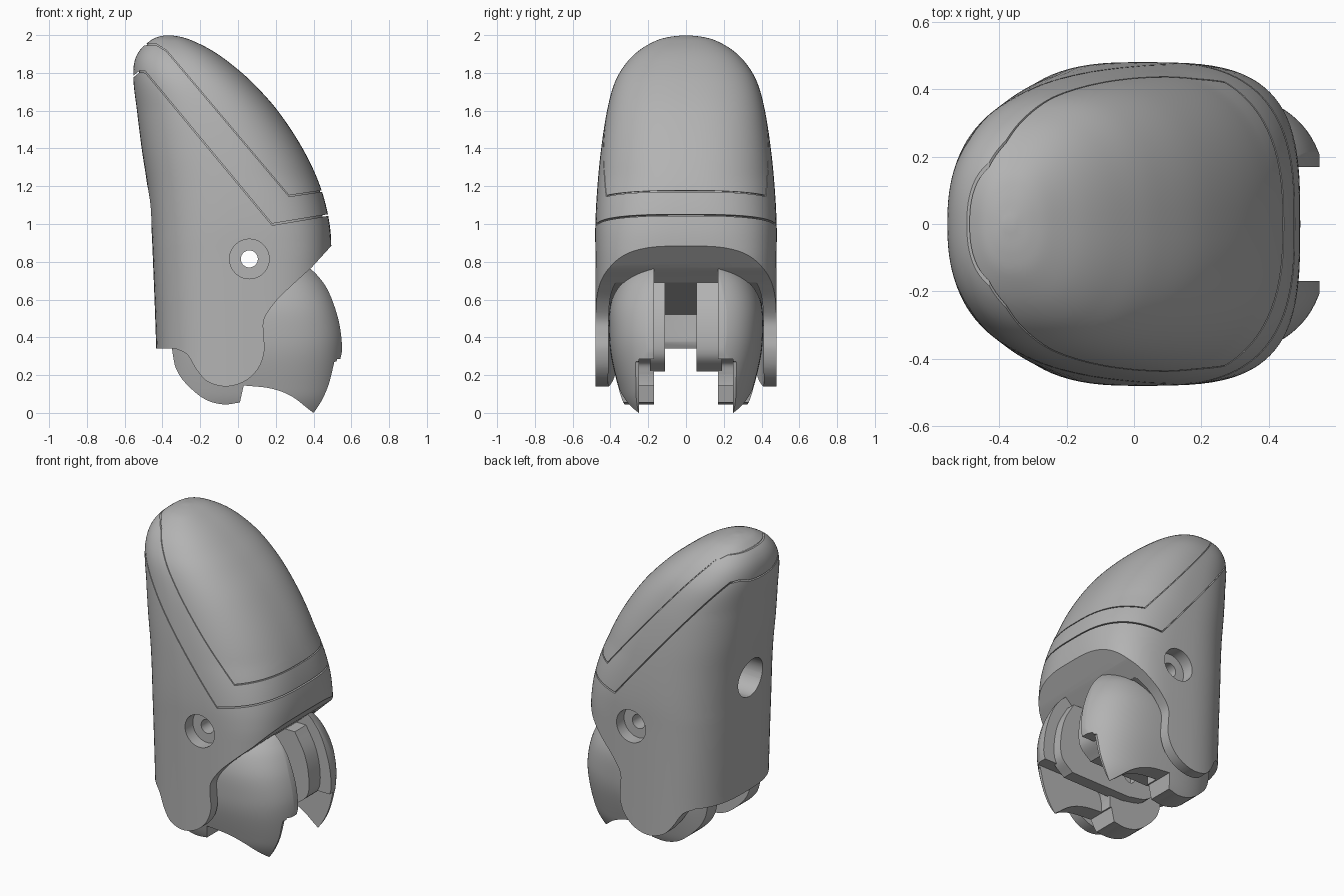
import bpy, bmesh, math
from mathutils import Vector, Matrix

if "Cube" in bpy.data.objects:
    bpy.data.objects.remove(bpy.data.objects["Cube"])

grey = bpy.data.materials.new("plain grey")
grey.use_nodes = True
grey.diffuse_color = (0.45, 0.45, 0.45, 1)
grey.node_tree.nodes["Principled BSDF"].inputs["Base Color"].default_value = (0.45, 0.45, 0.45, 1)


def make(name, bm):
    bmesh.ops.recalc_face_normals(bm, faces=bm.faces)
    mesh = bpy.data.meshes.new(name)
    bm.to_mesh(mesh)
    bm.free()
    mesh.materials.append(grey)
    ob = bpy.data.objects.new(name, mesh)
    bpy.context.collection.objects.link(ob)
    return ob


def smooth(points, steps=6):
    """Catmull-Rom curve through points of any dimension."""
    pts = [Vector(p) for p in points]
    pts = [2 * pts[0] - pts[1]] + pts + [2 * pts[-1] - pts[-2]]
    out = []
    for a, b, c, d in zip(pts, pts[1:], pts[2:], pts[3:]):
        for i in range(steps):
            t = i / steps
            out.append(0.5 * (2 * b + (c - a) * t + (2 * a - 5 * b + 4 * c - d) * t * t
                              + (3 * b - a - 3 * c + d) * t ** 3))
    return out + [pts[-2]]


def shell_power(z):
    """Squareness of front and back corners: boxy below, rounder at the tip."""
    fade = lambda lo, hi: min(1, max(0, (z - lo) / (hi - lo)))
    return 3.3 - 0.85 * fade(0.85, 1.25), 2.75 - 0.4 * fade(0.9, 1.6)


def lobe_power(z):
    return 3.0, 2.6


def loft(name, rows, power, inset=0, sides=96):
    """Rounded sections stacked in z; each row is z, back x, front x, half width."""
    bm = bmesh.new()
    rings = []
    for z, back, front, half in smooth(rows):
        mid, rx, ry = (back + front) / 2, (front - back) / 2 - inset, half - inset
        if min(rx, ry) < 0.008:
            continue
        ring = []
        for i in range(sides):
            a = math.tau * i / sides
            c, s = math.cos(a), math.sin(a)
            e = 2 / power(z)[0 if c > 0 else 1]
            ring.append(bm.verts.new((mid + rx * math.copysign(abs(c) ** e, c),
                                      ry * math.copysign(abs(s) ** e, s), z)))
        rings.append(ring)
    for lo, hi in zip(rings, rings[1:]):
        for i in range(sides):
            j = (i + 1) % sides
            bm.faces.new((lo[i], lo[j], hi[j], hi[i]))
    bm.faces.new(rings[0])
    bm.faces.new(rings[-1])
    return make(name, bm)


def slab(name, outline, y0, y1):
    """Side outline in x and z, extruded along y."""
    bm = bmesh.new()
    face = bm.faces.new([bm.verts.new((p[0], y0, p[1])) for p in outline])
    new = bmesh.ops.extrude_face_region(bm, geom=[face])["geom"]
    bmesh.ops.translate(bm, vec=(0, y1 - y0, 0),
                        verts=[g for g in new if isinstance(g, bmesh.types.BMVert)])
    return make(name, bm)


def rod(name, centre, radius, length, axis="Y"):
    bm = bmesh.new()
    bmesh.ops.create_cone(bm, cap_ends=True, segments=40, radius1=radius, radius2=radius, depth=length)
    turn = Matrix.Rotation(math.pi / 2, 4, "X" if axis == "Y" else "Y")
    bmesh.ops.transform(bm, matrix=Matrix.Translation(centre) @ turn, verts=bm.verts)
    return make(name, bm)


def boolean(ob, tool, kind="DIFFERENCE"):
    """Apply a boolean and remove the helper."""
    mod = ob.modifiers.new("cut", "BOOLEAN")
    mod.operation, mod.solver, mod.object = kind, "EXACT", tool
    bpy.context.view_layer.objects.active = ob
    bpy.ops.object.modifier_apply(modifier=mod.name)
    bpy.data.objects.remove(tool)


def seam(path, width, depth):
    """Thin band along a side path that only reaches into the skin."""
    pts = [Vector(p) for p in path]
    off = Vector((0, width))
    band = slab("seam_cutter", pts + [p + off for p in reversed(pts)], -0.7, 0.7)
    boolean(band, loft("seam_core", shell_rows, shell_power, depth))
    return band


# Main shell: rounded stack trimmed by the side outline
shell_rows = [(0.1, -0.43, 0.495, 0.48), (0.4, -0.435, 0.495, 0.48), (0.8, -0.45, 0.495, 0.48),
              (1.0, -0.46, 0.485, 0.48), (1.2, -0.48, 0.435, 0.469), (1.4, -0.51, 0.342, 0.449),
              (1.6, -0.535, 0.21, 0.418), (1.75, -0.553, 0.075, 0.377), (1.85, -0.55, -0.04, 0.318),
              (1.92, -0.52, -0.14, 0.247), (1.97, -0.465, -0.24, 0.16), (1.99, -0.425, -0.3, 0.09),
              (1.999, -0.385, -0.355, 0.015)]
shell = loft("fingertip_shell", shell_rows, shell_power)
lower_edge = smooth([(0.39, 0.77), (0.28, 0.67), (0.2, 0.59), (0.14, 0.5), (0.135, 0.42), (0.14, 0.33),
                     (0.11, 0.24), (0.04, 0.17), (-0.06, 0.14), (-0.16, 0.165), (-0.22, 0.23),
                     (-0.27, 0.31), (-0.33, 0.34)])
trim = [(-0.8, 2.2), (0.8, 2.2), (0.8, 1.18), (0.49, 0.88)] + lower_edge + [(-0.8, 0.34)]
boolean(shell, slab("trim", trim, -0.7, 0.7), "INTERSECT")

# Joint cavity with a sloping ceiling, kept inside the wall thickness
cavity = slab("cavity", [(0.6, 0.69), (0.3, 0.69), (-0.33, 0.52), (-0.33, 0.38), (-0.37, 0.3),
                         (-0.37, 0), (0.6, 0)], -0.6, 0.6)
boolean(cavity, loft("cavity_wall", shell_rows, shell_power, 0.068), "INTERSECT")
boolean(shell, cavity)

# Pin bore and rear hole
boolean(shell, rod("pin_bore", (0.06, 0, 0.815), 0.045, 1.4))
for side in (-1, 1):
    boolean(shell, rod("counterbore", (0.06, side * 0.5, 0.815), 0.105, 0.2))
boolean(shell, rod("rear_hole", (-0.4, 0, 1.09), 0.125, 0.6, "X"))

# Seams around the tip cover and the nail panel
boolean(shell, seam([(-0.7, 1.75), (-0.555, 1.775), (-0.52, 1.803), (-0.49, 1.8), (0.18, 0.993),
                     (0.7, 1.08)], 0.009, 0.03))
boolean(shell, seam([(-0.7, 1.91), (-0.54, 1.92), (-0.5, 1.945), (-0.43, 1.945), (-0.38, 1.915),
                     (0.27, 1.145), (0.44, 1.17), (0.7, 1.19)], 0.007, 0.011))

# Pair of rounded knuckle lobes
lobe_rows = [(-0.06, -0.42, 0.49, 0.265), (0.05, -0.42, 0.53, 0.33), (0.15, -0.43, 0.555, 0.362),
             (0.3, -0.43, 0.572, 0.397), (0.42, -0.43, 0.57, 0.408), (0.55, -0.43, 0.54, 0.405),
             (0.66, -0.43, 0.49, 0.375), (0.73, -0.43, 0.44, 0.33), (0.78, -0.43, 0.4, 0.26)]
front_edge = smooth([(0.38, 0.775), (0.47, 0.66), (0.53, 0.5), (0.551, 0.35), (0.54, 0.28)])
tip_edge = smooth([(0.51, 0.27), (0.48, 0.15), (0.44, 0.06), (0.4, 0.0)])
under_edge = smooth([(0.38, 0.015), (0.28, 0.09), (0.17, 0.13), (0.03, 0.145)])
round_edge = smooth([(0.01, 0.055), (-0.08, 0.045), (-0.18, 0.075), (-0.28, 0.16), (-0.33, 0.24), (-0.35, 0.34)])
lobe_outline = front_edge + tip_edge + under_edge + round_edge + [(-0.3, 0.5), (0.2, 0.61)]
plate_outline = smooth([(0.37, 0.69), (0.44, 0.56), (0.47, 0.42), (0.46, 0.3), (0.38, 0.225)]) + \
    smooth([(-0.05, 0.22), (-0.2, 0.26), (-0.29, 0.38), (-0.3, 0.54)]) + [(0.2, 0.69)]
notch_outline = smooth([(0.04, 0.2), (0.06, 0.26), (0.12, 0.285)]) + [(0.7, 0.285), (0.7, -0.1), (0.04, -0.1)]
parts = [shell]
for label, side, inner in (("right", -1, 0.11), ("left", 1, 0.055)):
    lobe = loft(label + "_knuckle_lobe", lobe_rows, lobe_power)
    boolean(lobe, slab("lobe_trim", lobe_outline, *sorted((side * 0.17, side * 0.6))), "INTERSECT")
    boolean(lobe, slab("lobe_notch", notch_outline, *sorted((side * 0.1, side * 0.25))))
    # Inner hinge plate with two blind holes
    plate = slab(label + "_hinge_plate", plate_outline, *sorted((side * inner, side * 0.19)))
    for x, z in ((-0.06, 0.36), (0.22, 0.45)):
        boolean(plate, rod("hinge_hole", (x, side * inner, z), 0.04, 0.08))
    parts += [lobe, plate]

# Smooth shading with sharp edges kept
bpy.ops.object.select_all(action="DESELECT")
for ob in parts:
    ob.select_set(True)
    bpy.context.view_layer.objects.active = ob
bpy.ops.object.shade_smooth_by_angle(angle=math.radians(30))
